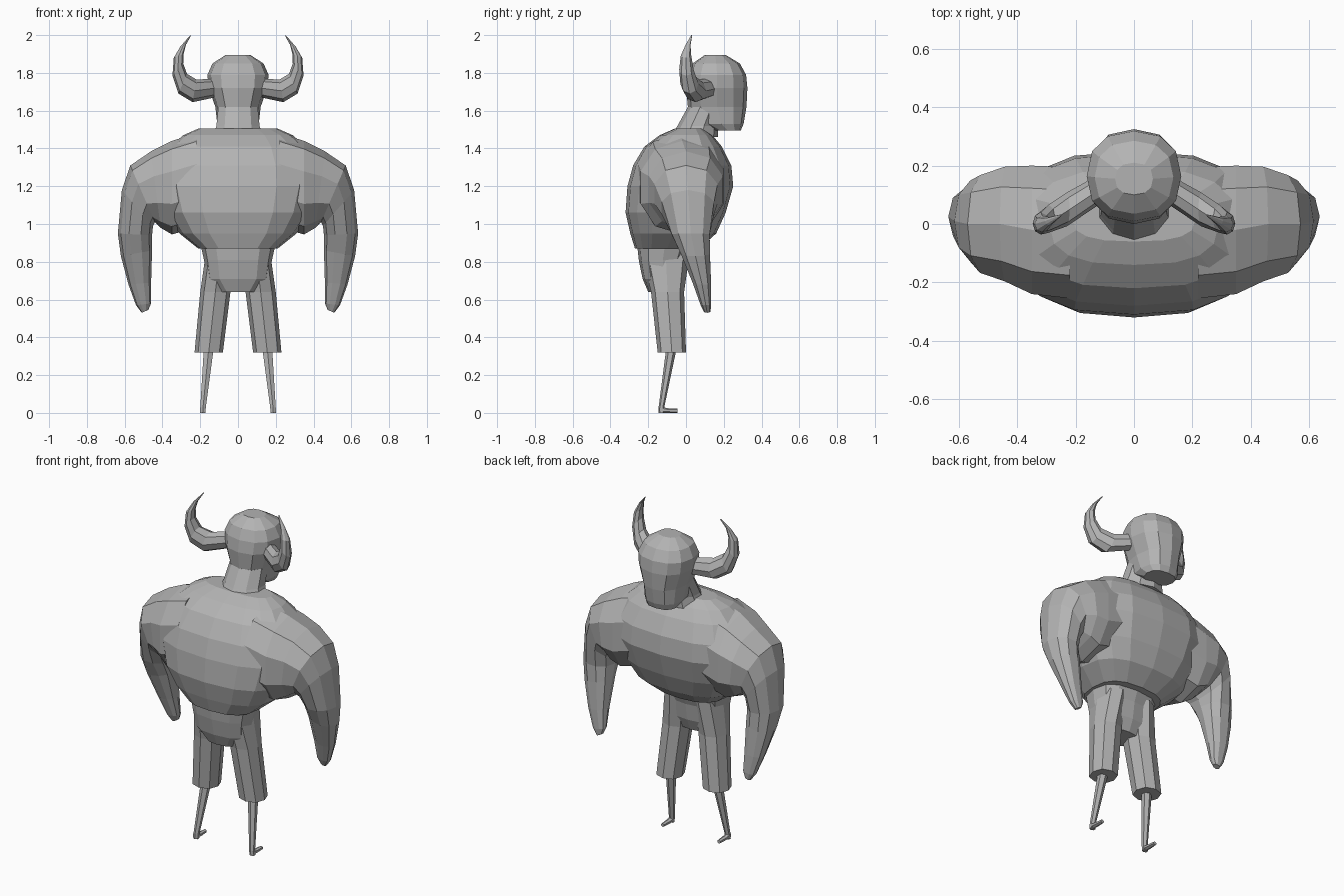
import bpy
import bmesh
from math import cos, sin, pi
from mathutils import Vector

default_cube = bpy.data.objects.get("Cube")
if default_cube:
    bpy.data.objects.remove(default_cube, do_unlink=True)

# One plain colour for the whole figure
clay = bpy.data.materials.new("clay grey")
clay.use_nodes = True
clay_colour = (0.45, 0.45, 0.45, 1)
clay.diffuse_color = clay_colour
clay.node_tree.nodes["Principled BSDF"].inputs["Base Color"].default_value = clay_colour


def signed_power(value, power):
    return (1 if value >= 0 else -1) * abs(value) ** power


def loft(name, rings, sides, squareness=1.0, mirrored=False):
    """Skin a closed shape over rings given as (start, end, half_width_vector)."""
    mesh_builder = bmesh.new()
    loops = []
    for start, end, half_width in rings:
        start, end, half_width = Vector(start), Vector(end), Vector(half_width)
        centre = (start + end) / 2
        reach = (end - start) / 2
        loop = []
        for index in range(sides):
            angle = 2 * pi * index / sides
            along = signed_power(cos(angle), squareness)
            across = signed_power(sin(angle), squareness)
            loop.append(mesh_builder.verts.new(centre + reach * along + half_width * across))
        loops.append(loop)
    for lower, upper in zip(loops, loops[1:]):
        for index in range(sides):
            following = (index + 1) % sides
            mesh_builder.faces.new((lower[index], lower[following], upper[following], upper[index]))
    mesh_builder.faces.new(loops[0])
    mesh_builder.faces.new(loops[-1])
    bmesh.ops.recalc_face_normals(mesh_builder, faces=mesh_builder.faces)
    mesh = bpy.data.meshes.new(name)
    mesh_builder.to_mesh(mesh)
    mesh_builder.free()
    mesh.materials.append(clay)
    part = bpy.data.objects.new(name, mesh)
    bpy.context.collection.objects.link(part)
    if mirrored:
        part.modifiers.new("Mirror", "MIRROR").use_axis[0] = True
    return part


def upright(name, sections, sides, squareness=1.0, mirrored=False):
    """Level sections: height, front, back, half width, sideways centre."""
    rings = [((x, front, z), (x, back, z), (half, 0, 0))
             for z, front, back, half, x in sections]
    return loft(name, rings, sides, squareness, mirrored)


def limb(name, sections, sides, squareness=1.0):
    """Bent mirrored pair: inner x and z, outer x and z, centre y, half depth."""
    rings = [((inner_x, y, inner_z), (outer_x, y, outer_z), (0, half, 0))
             for inner_x, inner_z, outer_x, outer_z, y, half in sections]
    return loft(name, rings, sides, squareness, mirrored=True)


# Barrel chest, broad enough to run into the shoulders
upright("torso", [
    (.87, -.27, .07, .21, 0),
    (.95, -.295, .16, .31, 0),
    (1.06, -.32, .21, .38, 0),
    (1.2, -.31, .25, .42, 0),
    (1.31, -.28, .24, .41, 0),
    (1.41, -.22, .19, .36, 0),
    (1.47, -.14, .14, .29, 0),
    (1.505, -.06, .09, .21, 0),
], 16, squareness=.75)

# Neck and head
upright("neck", [
    (1.46, -.08, .17, .14, 0),
    (1.52, -.045, .17, .12, 0),
    (1.62, .01, .2, .11, 0),
], 10)
upright("head", [
    (1.495, .15, .29, .09, 0),
    (1.53, .07, .305, .11, 0),
    (1.62, .01, .32, .12, 0),
    (1.72, 0, .325, .155, 0),
    (1.79, .01, .318, .162, 0),
    (1.85, .035, .285, .135, 0),
    (1.895, .1, .21, .065, 0),
], 12, squareness=.85)

# Horns sweep out, then curl up to a point
limb("horns", [
    (.1, 1.77, .1, 1.675, .13, .05),
    (.22, 1.765, .24, 1.645, .05, .058),
    (.27, 1.795, .315, 1.69, .018, .048),
    (.29, 1.85, .347, 1.785, .002, .038),
    (.288, 1.9, .34, 1.88, 0, .028),
    (.275, 1.95, .305, 1.94, .01, .014),
    (.248, 1.998, .252, 2, .03, .003),
], 8)

# Arms bulge at the shoulder and taper to blunt fists
limb("arms", [
    (.22, .98, .22, 1.48, -.03, .235),
    (.35, .945, .35, 1.44, -.02, .23),
    (.41, .98, .46, 1.385, 0, .205),
    (.44, 1.01, .57, 1.31, 0, .175),
    (.45, .99, .615, 1.18, .01, .145),
    (.455, .94, .636, .95, .025, .105),
    (.455, .86, .62, .83, .05, .08),
    (.46, .69, .58, .68, .085, .05),
    (.46, .58, .54, .57, .105, .03),
    (.475, .545, .51, .53, .112, .018),
], 10, squareness=.9)

# Trousers
upright("pelvis", [
    (.9, -.26, .04, .2, 0),
    (.81, -.25, .005, .18, 0),
    (.71, -.23, -.01, .165, 0),
    (.64, -.2, -.04, .1, 0),
], 12, squareness=.75)
upright("trouser_legs", [
    (.85, -.235, .02, .075, .095),
    (.64, -.185, -.01, .08, .12),
    (.32, -.15, 0, .075, .155),
], 8, squareness=.85, mirrored=True)

# Thin shins and small feet
upright("shins", [
    (.34, -.105, -.05, .03, .155),
    (.03, -.145, -.115, .017, .185),
    (0, -.145, -.115, .017, .187),
], 6, mirrored=True)
foot_rings = [((x, y, 0), (x, y, top), (half, 0, 0)) for x, y, top, half in (
    (.187, -.14, .035, .016), (.187, -.1, .025, .016), (.187, -.045, .022, .011))]
loft("feet", foot_rings, 6, mirrored=True)
